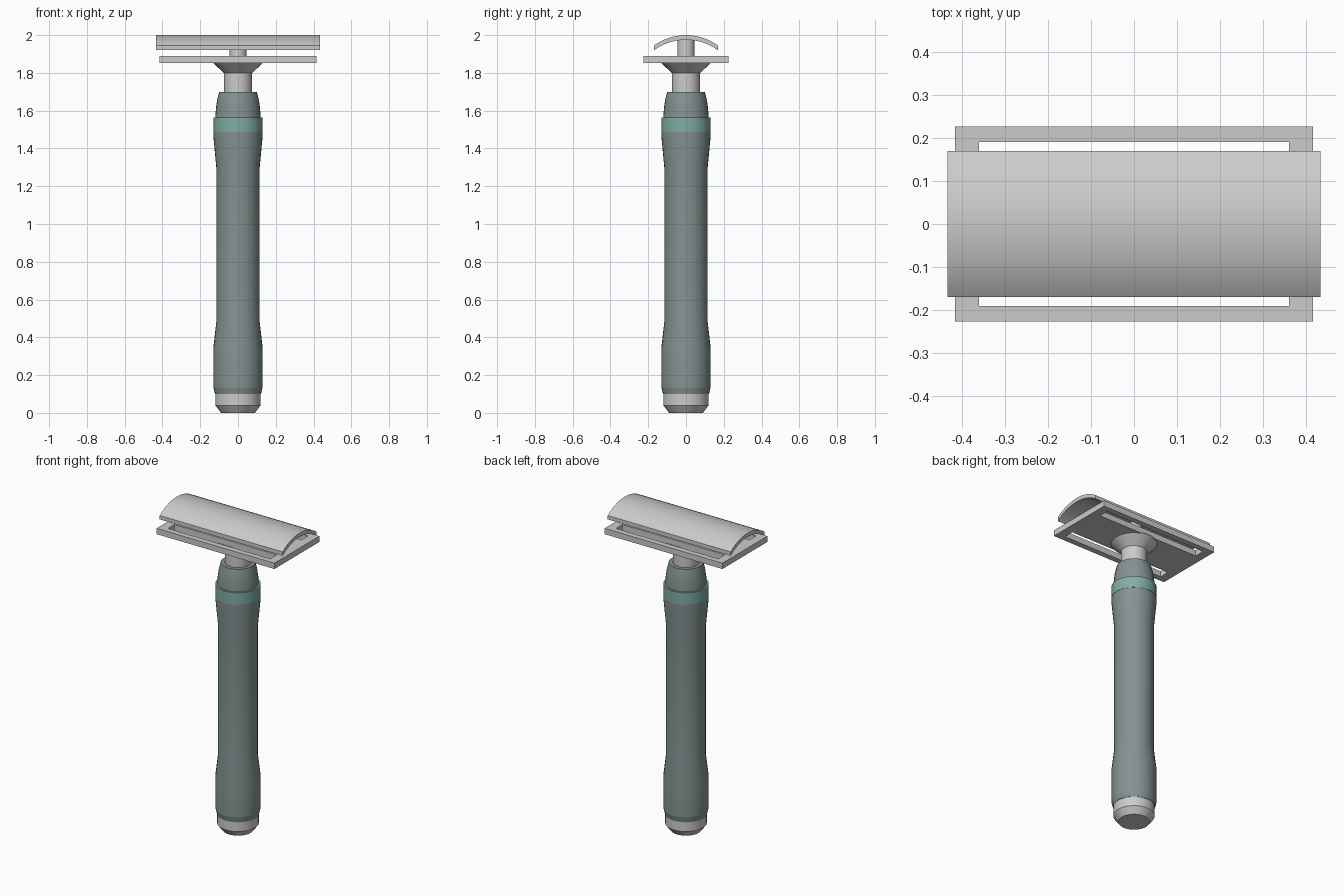
import bpy, bmesh, math

if "Cube" in bpy.data.objects:
    bpy.data.objects.remove(bpy.data.objects["Cube"])

SIDES = 32


def make_object(name, bm, colour=None, smooth=True):
    bmesh.ops.recalc_face_normals(bm, faces=bm.faces[:])
    mesh = bpy.data.meshes.new(name)
    bm.to_mesh(mesh)
    bm.free()
    obj = bpy.data.objects.new(name, mesh)
    bpy.context.collection.objects.link(obj)
    if colour:
        mat = bpy.data.materials.new(name + "_colour")
        mat.diffuse_color = (*colour, 1)
        mat.use_nodes = True
        mat.node_tree.nodes["Principled BSDF"].inputs["Base Color"].default_value = mat.diffuse_color
        mesh.materials.append(mat)
    if smooth:
        bpy.ops.object.select_all(action='DESELECT')
        obj.select_set(True)
        bpy.context.view_layer.objects.active = obj
        bpy.ops.object.shade_smooth_by_angle(angle=math.radians(12))
    return obj


def lathe(name, profile, colour=None):
    """Closed solid of revolution from (radius, z) points."""
    bm = bmesh.new()
    rings = [[bm.verts.new((r * math.cos(2 * math.pi * i / SIDES),
                            r * math.sin(2 * math.pi * i / SIDES), z))
              for i in range(SIDES)] for r, z in profile]
    for a, b in zip(rings, rings[1:]):
        for i in range(SIDES):
            j = (i + 1) % SIDES
            bm.faces.new((a[i], a[j], b[j], b[i]))
    bm.faces.new(rings[0][::-1])
    bm.faces.new(rings[-1])
    return make_object(name, bm, colour)


# Handle stack, bottom to top
lathe("end_cap", [(0.09, 0), (0.12, 0.04), (0.12, 0.10)])
lathe("handle_grip", [(0.122, 0.10), (0.13, 0.135), (0.13, 0.35), (0.115, 0.48),
                      (0.115, 1.30), (0.13, 1.46), (0.13, 1.49)], (0.23, 0.29, 0.285))
lathe("accent_ring", [(0.131, 1.49), (0.131, 1.565)], (0.22, 0.42, 0.38))
lathe("handle_shoulder", [(0.12, 1.565), (0.117, 1.61), (0.111, 1.655), (0.10, 1.70)],
      (0.23, 0.29, 0.285))
lathe("neck", [(0.075, 1.70), (0.075, 1.80)])
lathe("neck_flare", [(0.075, 1.80), (0.135, 1.855)])
lathe("centre_post", [(0.046, 1.85), (0.046, 1.98)])

# Base plate: a grid of cells with the two comb slots left out
xs = [-0.415, -0.36, 0.36, 0.415]
ys = [-0.226, -0.19, -0.125, 0.125, 0.19, 0.226]
bm = bmesh.new()
grid = [[bm.verts.new((x, y, 1.853)) for y in ys] for x in xs]
for i in range(3):
    for j in range(5):
        if i == 1 and j in (1, 3):
            continue
        bm.faces.new((grid[i][j], grid[i + 1][j], grid[i + 1][j + 1], grid[i][j + 1]))
res = bmesh.ops.extrude_face_region(bm, geom=bm.faces[:], use_keep_orig=True)
for v in res["geom"]:
    if isinstance(v, bmesh.types.BMVert):
        v.co.z += 0.037
make_object("base_plate", bm, smooth=False)

# Curved top cap: arched strip extruded along x
HALF, RISE, THICK, STEPS = 0.169, 0.055, 0.025, 14
radius = (HALF ** 2 + RISE ** 2) / (2 * RISE)
sweep = math.asin(HALF / radius)
angles = [sweep * (2 * k / STEPS - 1) for k in range(STEPS + 1)]
arc = [(radius * math.sin(a), 2 - radius + radius * math.cos(a)) for a in angles]
bm = bmesh.new()
ribs = [[bm.verts.new((x, y, z - dz)) for x, dz in
         ((-0.433, 0), (0.433, 0), (0.433, THICK), (-0.433, THICK))] for y, z in arc]
for a, b in zip(ribs, ribs[1:]):
    for i in range(4):
        j = (i + 1) % 4
        bm.faces.new((a[i], a[j], b[j], b[i]))
bm.faces.new(ribs[0])
bm.faces.new(ribs[-1])
make_object("top_cap", bm)
